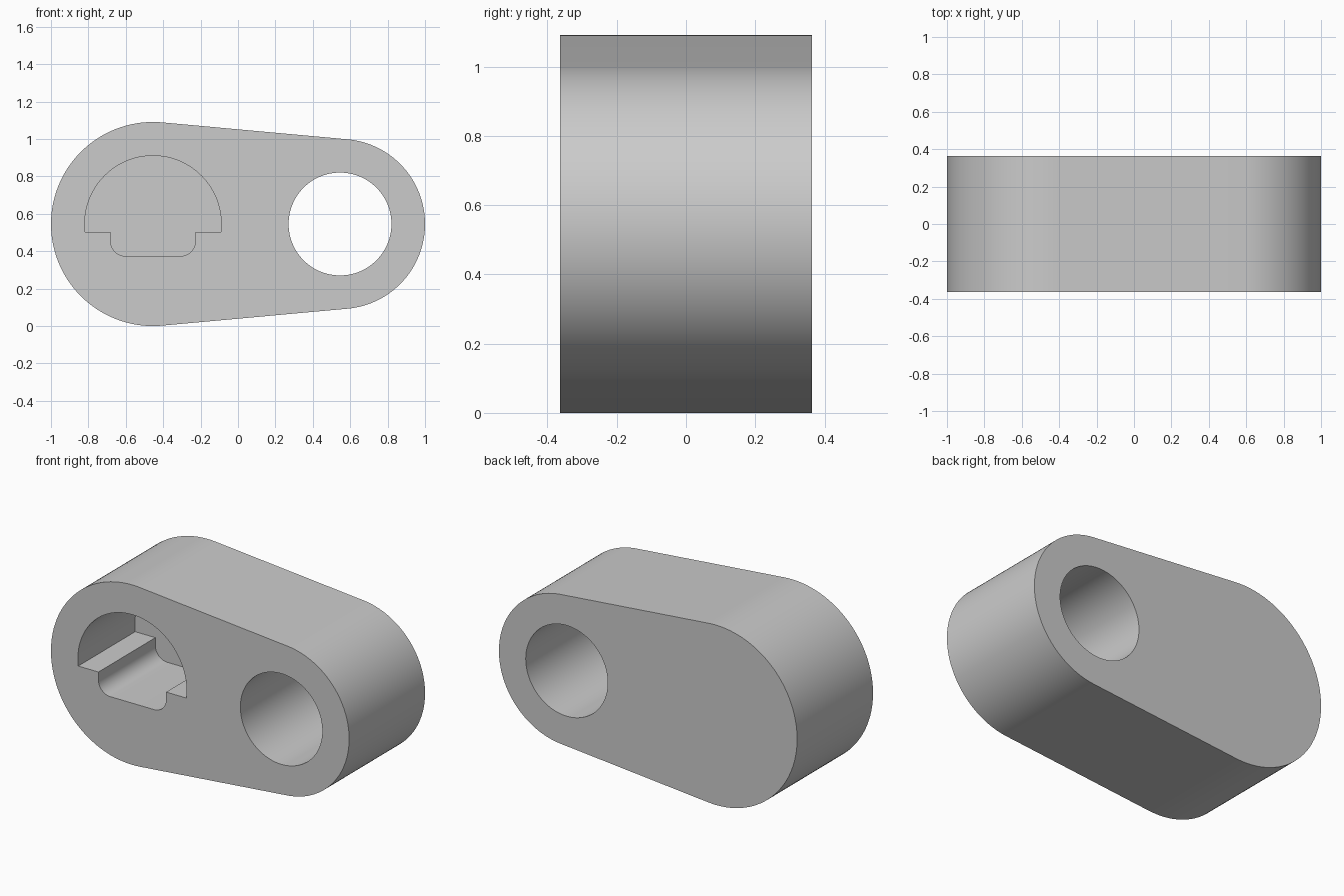
import bpy
import bmesh
from math import asin, cos, sin, pi, radians

if "Cube" in bpy.data.objects:
    bpy.data.objects.remove(bpy.data.objects["Cube"], do_unlink=True)

UNIT = 1 / 11                      # the link is 22 units long
HALF_DEPTH = 4 * UNIT
MID_Z = 6 * UNIT
BIG_X, SMALL_X = -5 * UNIT, 6 * UNIT
BIG_R, SMALL_R = 6 * UNIT, 5 * UNIT


def arc(x, z, radius, start, end, steps):
    """Points on an arc in the x-z plane."""
    angles = [start + (end - start) * i / steps for i in range(steps + 1)]
    return [(x + radius * cos(a), z + radius * sin(a)) for a in angles]


def prism(name, outline, y_front, y_back):
    """Extrude an x-z outline along y."""
    bm = bmesh.new()
    face = bm.faces.new([bm.verts.new((x, y_front, z)) for x, z in outline])
    extruded = bmesh.ops.extrude_face_region(bm, geom=[face])["geom"]
    moved = [v for v in extruded if isinstance(v, bmesh.types.BMVert)]
    bmesh.ops.translate(bm, verts=moved, vec=(0, y_back - y_front, 0))
    bmesh.ops.recalc_face_normals(bm, faces=bm.faces)
    mesh = bpy.data.meshes.new(name)
    bm.to_mesh(mesh)
    bm.free()
    obj = bpy.data.objects.new(name, mesh)
    bpy.context.collection.objects.link(obj)
    return obj


def cut(target, cutter):
    """Subtract the cutter from the target and discard it."""
    cutter.hide_render = True
    mod = target.modifiers.new(cutter.name, "BOOLEAN")
    mod.operation = "DIFFERENCE"
    mod.solver = "EXACT"
    mod.object = cutter
    bpy.context.view_layer.objects.active = target
    bpy.ops.object.modifier_apply(modifier=mod.name)
    bpy.data.objects.remove(cutter, do_unlink=True)


# Tapered link body: two round ends joined by tangent flats
lean = pi / 2 - asin((BIG_R - SMALL_R) / (SMALL_X - BIG_X))
body = prism(
    "link_body",
    arc(SMALL_X, MID_Z, SMALL_R, -lean, lean, 64)
    + arc(BIG_X, MID_Z, BIG_R, lean, 2 * pi - lean, 64),
    -HALF_DEPTH, HALF_DEPTH)

# Round hole right through the small end
cut(body, prism("through_hole", arc(SMALL_X, MID_Z, 0.275, 0, 2 * pi, 96)[:-1],
                -0.5, 0.5))

# Blind keyed pocket: domed top, two ledges and a rounded slot below
POCKET_R, LEDGE_Z, SLOT_Z = 0.365, 0.502, 0.374
SLOT_HALF, FILLET = 0.227, 0.08
dip = asin((MID_Z - LEDGE_Z) / POCKET_R)
left, right = BIG_X - SLOT_HALF, BIG_X + SLOT_HALF
pocket = (arc(BIG_X, MID_Z, POCKET_R, -dip, pi + dip, 64)
          + [(left, LEDGE_Z)]
          + arc(left + FILLET, SLOT_Z + FILLET, FILLET, pi, 1.5 * pi, 12)
          + arc(right - FILLET, SLOT_Z + FILLET, FILLET, 1.5 * pi, 2 * pi, 12)
          + [(right, LEDGE_Z)])
cut(body, prism("keyed_pocket", pocket, -0.5, 2 * UNIT))

# Plain grey finish
grey = bpy.data.materials.new("light_grey")
grey.use_nodes = True
colour = (0.6, 0.6, 0.6, 1)
grey.diffuse_color = colour
grey.node_tree.nodes["Principled BSDF"].inputs["Base Color"].default_value = colour
body.data.materials.clear()
body.data.materials.append(grey)

# Smooth round walls with crisp rims
bpy.ops.object.select_all(action="DESELECT")
body.select_set(True)
bpy.context.view_layer.objects.active = body
bpy.ops.object.shade_smooth_by_angle(angle=radians(30))
